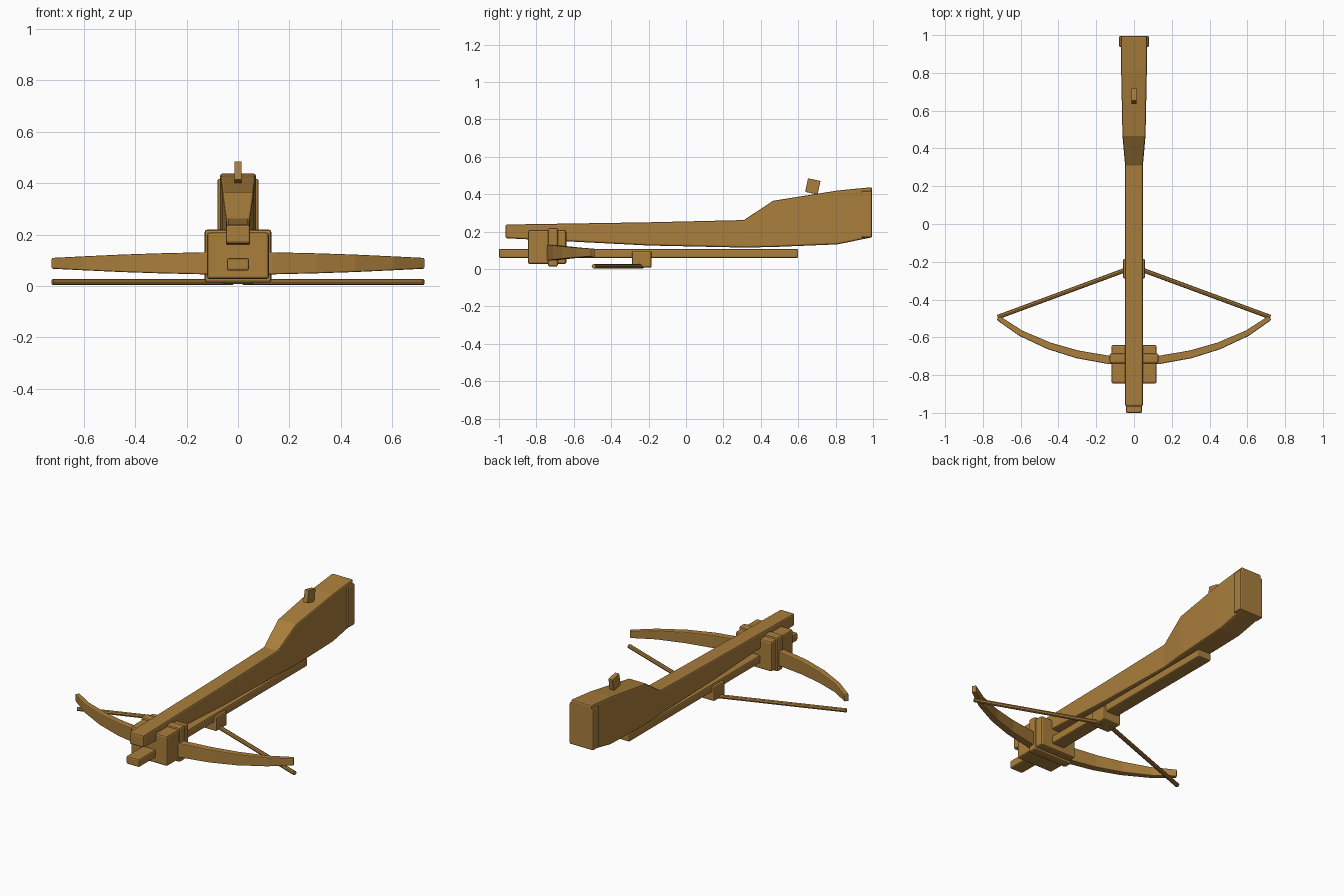
import bpy
import bmesh
from math import radians
from mathutils import Vector

cube = bpy.data.objects.get("Cube")
if cube:
    bpy.data.objects.remove(cube, do_unlink=True)

wood = bpy.data.materials.new("warm_wood")
wood.use_nodes = True
COLOUR = (0.40, 0.21, 0.045, 1)
wood.diffuse_color = COLOUR
wood.node_tree.nodes["Principled BSDF"].inputs["Base Color"].default_value = COLOUR


def finish(name, bm, bevel=0.0):
    bmesh.ops.recalc_face_normals(bm, faces=bm.faces)
    mesh = bpy.data.meshes.new(name)
    bm.to_mesh(mesh)
    bm.free()
    mesh.materials.append(wood)
    ob = bpy.data.objects.new(name, mesh)
    bpy.context.collection.objects.link(ob)
    if bevel:
        mod = ob.modifiers.new("soft_edges", "BEVEL")
        mod.width = bevel
        mod.segments = 2
        mod.limit_method = "ANGLE"
        mod.angle_limit = radians(40)
    return ob


def box(name, half_width, y, z, bevel=0.008):
    """Box centred on x = 0, spanning the given y and z ranges."""
    bm = bmesh.new()
    bmesh.ops.create_cube(bm, size=1)
    for v in bm.verts:
        v.co.x *= 2 * half_width
        v.co.y = y[0] if v.co.y < 0 else y[1]
        v.co.z = z[0] if v.co.z < 0 else z[1]
    return finish(name, bm, bevel)


def loft(name, sections, bevel):
    """Skin a row of four-cornered sections and cap both ends."""
    bm = bmesh.new()
    rings = [[bm.verts.new(p) for p in s] for s in sections]
    for a, b in zip(rings, rings[1:]):
        for i in range(4):
            j = (i + 1) % 4
            bm.faces.new((a[i], a[j], b[j], b[i]))
    bm.faces.new(rings[0])
    bm.faces.new(rings[-1])
    return finish(name, bm, bevel)


# Stock: y, bottom, top, half width
stock = [
    (-0.965, 0.165, 0.238, 0.047),
    (-0.20, 0.126, 0.25, 0.047),
    (0.31, 0.115, 0.262, 0.047),
    (0.465, 0.118, 0.365, 0.061),
    (0.81, 0.132, 0.42, 0.068),
    (0.995, 0.17, 0.438, 0.07),
]
loft("stock", [[(-w, y, lo), (w, y, lo), (w, y, hi), (-w, y, hi)]
               for y, lo, hi, w in stock], 0.009)
box("butt_plate", 0.08, (0.937, 0.995), (0.168, 0.417))

# Rail and bow mount
box("lower_rail", 0.043, (-1.0, 0.6), (0.06, 0.108))
box("bow_mount", 0.12, (-0.845, -0.64), (0.027, 0.208), 0.01)
box("mount_band", 0.13, (-0.738, -0.685), (0.013, 0.219), 0.01)

# Bow limbs: x, y, half thickness, half height
half = [
    (0.13, -0.72, 0.022, 0.043),
    (0.30, -0.69, 0.021, 0.039),
    (0.45, -0.645, 0.019, 0.034),
    (0.60, -0.578, 0.016, 0.027),
    (0.72, -0.497, 0.013, 0.021),
]
limbs = [(-x, y, t, h) for x, y, t, h in reversed(half)] + half
points = [Vector((x, y, 0.088)) for x, y, t, h in limbs]
sections = []
for i, (x, y, t, h) in enumerate(limbs):
    along = (points[min(i + 1, len(points) - 1)] - points[max(i - 1, 0)]).normalized()
    side = Vector((-along.y, along.x, 0)) * t
    up = Vector((0, 0, h))
    p = points[i]
    sections.append([p - side - up, p + side - up, p + side + up, p - side + up])
loft("bow", sections, 0.005)

# Bowstring and its catch
for label, s in (("left", 1), ("right", -1)):
    a, b = Vector((0.02 * s, -0.234, 0.015)), Vector((0.722 * s, -0.493, 0.015))
    bm = bmesh.new()
    bmesh.ops.create_cone(bm, cap_ends=True, segments=8, radius1=0.012,
                          radius2=0.012, depth=(b - a).length)
    turn = (b - a).to_track_quat("Z", "Y").to_matrix()
    bmesh.ops.rotate(bm, verts=bm.verts, matrix=turn)
    bmesh.ops.translate(bm, verts=bm.verts, vec=(a + b) / 2)
    finish("bowstring_" + label, bm)
box("string_catch", 0.058, (-0.288, -0.184), (0.008, 0.095))

# Rear sight
sight = box("rear_sight", 0.014, (-0.034, 0.034), (-0.037, 0.037), 0.003)
sight.location = (0, 0.678, 0.442)
sight.rotation_euler.x = radians(-12)
